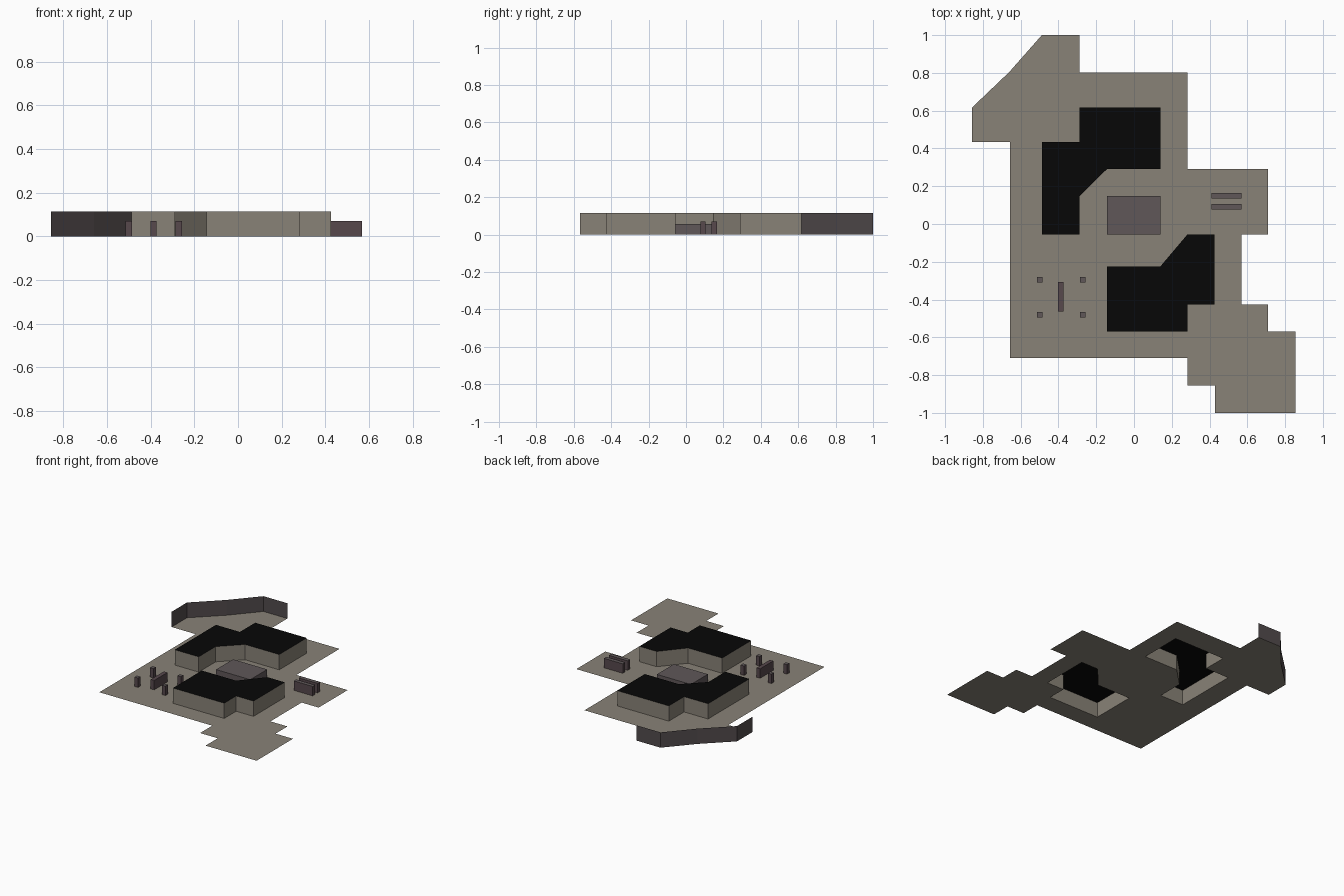
import bpy
from mathutils import Vector
from mathutils.geometry import tessellate_polygon

if "Cube" in bpy.data.objects:
    bpy.data.objects.remove(bpy.data.objects["Cube"])


def material(name, rgb):
    m = bpy.data.materials.new(name)
    m.diffuse_color = (*rgb, 1)
    m.use_nodes = True
    m.node_tree.nodes["Principled BSDF"].inputs["Base Color"].default_value = m.diffuse_color
    return m


SAND = material("sandstone", (0.25, 0.225, 0.185))
BLACK = material("roof_black", (0.002, 0.002, 0.002))
SLATE = material("slate", (0.115, 0.095, 0.099))
MAUVE = material("mauve", (0.095, 0.065, 0.073))
CHARCOAL = material("charcoal", (0.085, 0.070, 0.073))


def make(name, verts, faces, mats, indices=None):
    me = bpy.data.meshes.new(name)
    me.from_pydata(verts, [], faces)
    for m in mats:
        me.materials.append(m)
    if indices:
        me.polygons.foreach_set("material_index", indices)
    ob = bpy.data.objects.new(name, me)
    bpy.context.collection.objects.link(ob)
    return ob


def prism(name, outline, height, side, top):
    """Open-bottomed prism from a counter-clockwise outline."""
    n = len(outline)
    verts = [(x, y, z) for z in (0, height) for x, y in outline]
    faces = [(i, (i + 1) % n, n + (i + 1) % n, n + i) for i in range(n)]
    faces.append(tuple(range(n, 2 * n)))
    return make(name, verts, faces, [side, top], [0] * n + [1])


def box(name, x0, x1, y0, y1, height, side, top):
    return prism(name, [(x0, y0), (x1, y0), (x1, y1), (x0, y1)], height, side, top)


# Outlines
wall_path = [(-0.857, 0.435), (-0.857, 0.617), (-0.66, 0.805), (-0.488, 1.0), (-0.289, 1.0)]
ground_outline = wall_path + [
    (-0.289, 0.803), (0.283, 0.803), (0.283, 0.29), (0.71, 0.29), (0.71, -0.055),
    (0.568, -0.055), (0.568, -0.426), (0.71, -0.426), (0.71, -0.568),
    (0.855, -0.568), (0.855, -1.0), (0.43, -1.0), (0.43, -0.855),
    (0.283, -0.855), (0.283, -0.71), (-0.657, -0.71), (-0.657, 0.435)]
north_block = [(-0.488, -0.055), (-0.289, -0.055), (-0.289, 0.147), (-0.144, 0.29),
               (0.14, 0.29), (0.14, 0.617), (-0.289, 0.617), (-0.289, 0.435),
               (-0.488, 0.435)]
south_block = [(-0.144, -0.568), (0.283, -0.568), (0.283, -0.426), (0.427, -0.426),
               (0.427, -0.055), (0.283, -0.055), (0.14, -0.224), (-0.144, -0.224)]

# Ground sheet with openings under both blocks
loops = [[Vector((x, y, 0)) for x, y in p]
         for p in (ground_outline, north_block, south_block)]
points = [v for p in loops for v in p]
tris = []
for t in tessellate_polygon(loops):
    a, b, c = (points[i] for i in t)
    tris.append(tuple(t) if (b - a).cross(c - a).z > 0 else tuple(reversed(t)))
make("ground", points, tris, [SAND])

# Large building blocks with black roofs
prism("north_block", north_block, 0.115, SAND, BLACK)
prism("south_block", south_block, 0.115, SAND, BLACK)

# Thin boundary wall, facing into the yard
n = len(wall_path)
make("boundary_wall", [(x, y, z) for z in (0, 0.115) for x, y in wall_path],
     [(i, i + 1, n + i + 1, n + i) for i in range(n - 1)], [CHARCOAL])

# Central platform
box("central_platform", -0.144, 0.14, -0.055, 0.147, 0.058, SLATE, SLATE)

# Pair of low barriers on the east side
for i, y in enumerate((0.091, 0.15)):
    box(f"east_barrier_{i + 1}", 0.411, 0.568, y - 0.0145, y + 0.0145, 0.071, MAUVE, SLATE)

# Four posts around a slab in the south-west yard
for i, x in enumerate((-0.5, -0.272)):
    for j, y in enumerate((-0.481, -0.296)):
        box(f"post_{i * 2 + j + 1}", x - 0.0145, x + 0.0145, y - 0.0145, y + 0.0145,
            0.071, MAUVE, SLATE)
box("yard_slab", -0.402, -0.373, -0.464, -0.307, 0.071, MAUVE, MAUVE)
